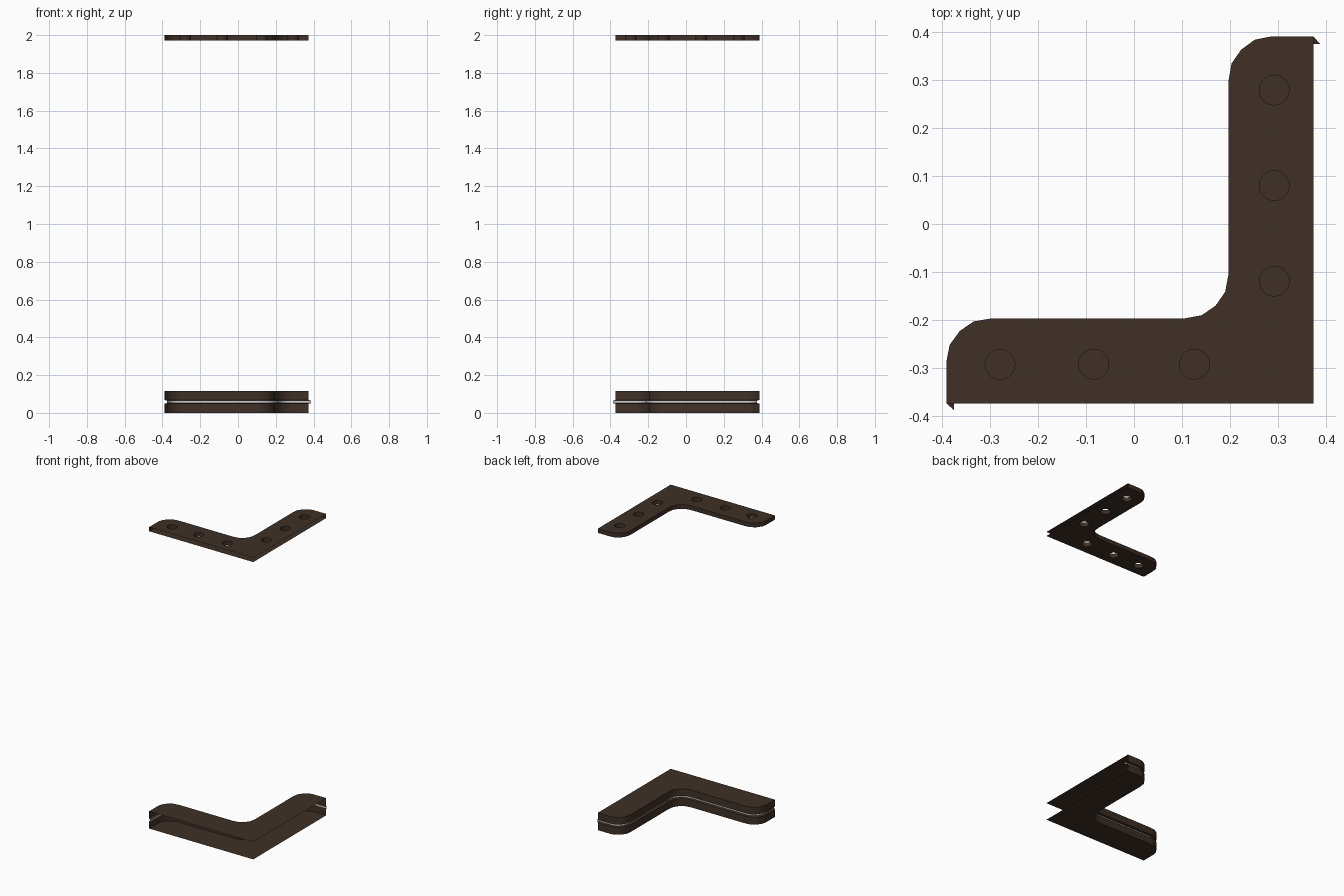
import bpy, bmesh
from math import sin, cos, pi, radians
from mathutils import Vector

if "Cube" in bpy.data.objects:
    bpy.data.objects.remove(bpy.data.objects["Cube"])

# half of the L contour from the left end to the middle of the inner fillet
half = [(-.39, -.374), (-.39, -.283), (-.384, -.252), (-.363, -.223),
        (-.334, -.203), (-.299, -.197), (.103, -.197), (.141, -.19), (.17, -.17)]
# the other arm mirrors the first across the diagonal
path = half + [(-y, -x) for x, y in half[-2::-1]]
corner = (.374, -.374)


def inset(points, d):
    """Move the contour into the body, mitred at each point."""
    pts = [Vector(p) for p in points]
    out = []
    for a, b, c in zip(pts, pts[1:], pts[2:]):
        n1, n2 = [Vector((v.y, -v.x)).normalized() for v in (b - a, c - b)]
        m = n1 + n2
        out.append(b + m * (2 * d / m.length_squared))
    first = Vector((points[0][0] + d, points[0][1] - d * .9))
    return [first] + out + [Vector((-first.y, -first.x))]


groove = [tuple(p) for p in inset(path, .015)]

brown = bpy.data.materials.new("dark_brown")
brown.diffuse_color = (.05, .03, .02, 1)
brown.use_nodes = True
brown.node_tree.nodes["Principled BSDF"].inputs["Base Color"].default_value = brown.diffuse_color


def ring(bm, pts, z):
    return [bm.verts.new((x, y, z)) for x, y in pts]


def wall(bm, low, high, closed=False):
    for i in range(len(low) - (0 if closed else 1)):
        j = (i + 1) % len(low)
        bm.faces.new((low[i], high[i], high[j], low[j]))


def finish(name, bm, mat=None):
    me = bpy.data.meshes.new(name)
    bm.to_mesh(me)
    bm.free()
    ob = bpy.data.objects.new(name, me)
    bpy.context.collection.objects.link(ob)
    if mat:
        me.materials.append(mat)
    bpy.ops.object.select_all(action='DESELECT')
    bpy.context.view_layer.objects.active = ob
    ob.select_set(True)
    bpy.ops.object.shade_smooth_by_angle(angle=radians(35))
    return ob


# base body: open on the two outer sides, grooved along the inner contour
bm = bmesh.new()
levels = [(path, 0), (path, .049), (groove, .052), (groove, .065), (path, .068), (path, .115)]
rings = [ring(bm, p, z) for p, z in levels]
for i in (0, 1, 3, 4):
    wall(bm, rings[i], rings[i + 1])
bm.faces.new(rings[0] + [bm.verts.new((*corner, 0))])
bm.faces.new((rings[5] + [bm.verts.new((*corner, .115))])[::-1])
finish("base_body", bm, brown)

# grey strip at the bottom of the groove
bm = bmesh.new()
wall(bm, ring(bm, groove, .052), ring(bm, groove, .065))
finish("groove_strip", bm)

# top plate with six through holes, also open on the outer sides
holes = [(-.279, -.292), (-.084, -.292), (.126, -.292),
         (.292, .279), (.292, .08), (.292, -.119)]
bm = bmesh.new()
layers = []
for z, up in ((1.972, -1), (2, 1)):
    edge = ring(bm, path, z)
    loops = [edge + [bm.verts.new((*corner, z))]]
    for hx, hy in holes:
        loops.append(ring(bm, [(hx + .031 * cos(k * pi / 16), hy + .031 * sin(k * pi / 16))
                               for k in range(32)], z))
    edges = [bm.edges.new((l[i - 1], l[i])) for l in loops for i in range(len(l))]
    res = bmesh.ops.triangle_fill(bm, use_beauty=True, use_dissolve=False,
                                  edges=edges, normal=(0, 0, up))
    for f in res["geom"]:
        if isinstance(f, bmesh.types.BMFace):
            f.normal_update()
            if f.normal.z * up < 0:
                f.normal_flip()
    layers.append((edge, loops[1:]))
(low, low_holes), (high, high_holes) = layers
wall(bm, low, high)
for a, b in zip(low_holes, high_holes):
    wall(bm, a, b, closed=True)
finish("top_plate", bm, brown)
